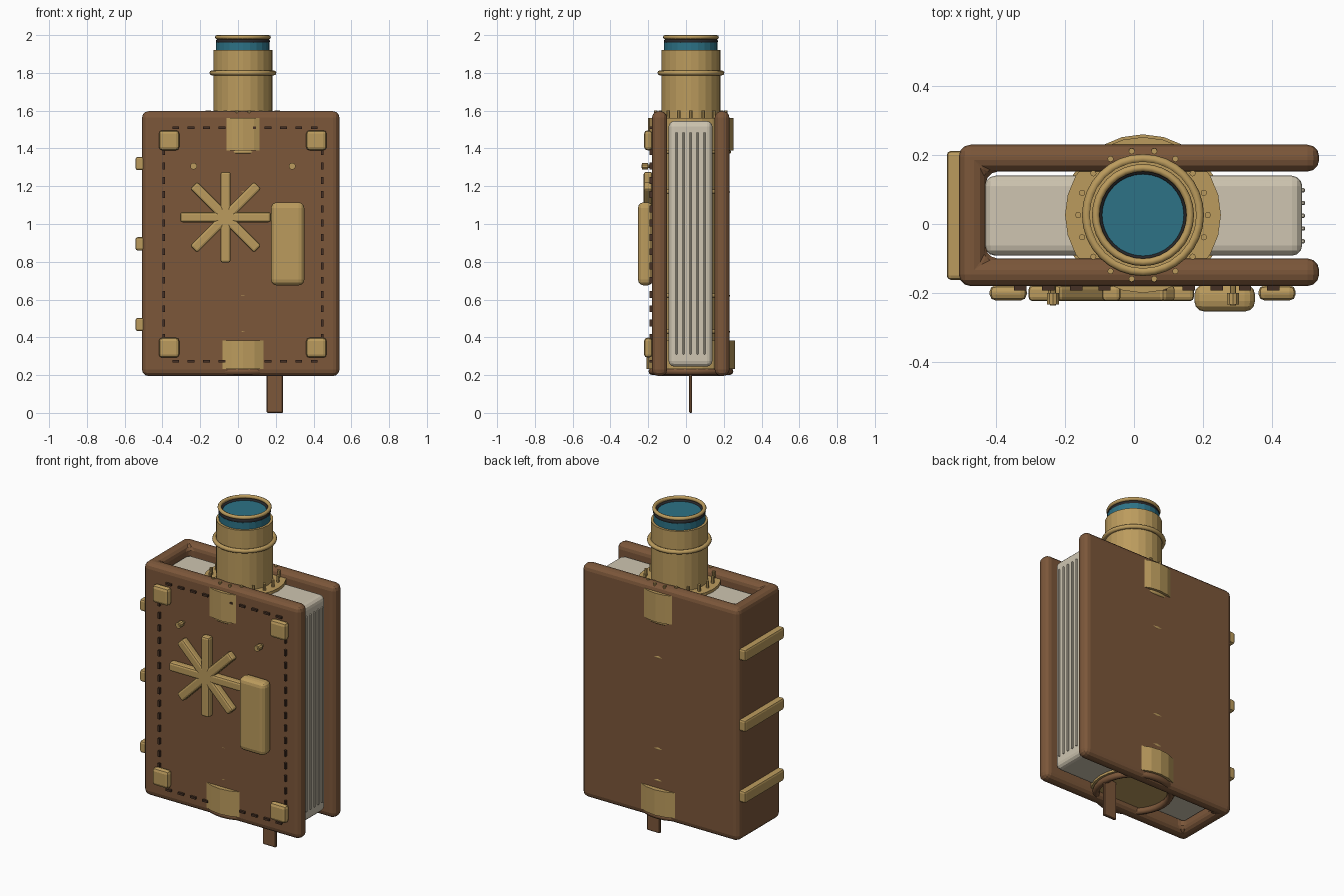
import bpy, bmesh, math
from mathutils import Matrix

if "Cube" in bpy.data.objects:
    bpy.data.objects.remove(bpy.data.objects["Cube"])

def mat(name, rgb):
    m = bpy.data.materials.new(name)
    m.diffuse_color = (*rgb, 1)
    m.use_nodes = True
    m.node_tree.nodes["Principled BSDF"].inputs["Base Color"].default_value = m.diffuse_color
    return m

LEATHER = mat("leather", (0.2, 0.095, 0.042))
BRASS = mat("brass", (0.5, 0.33, 0.11))
PAPER = mat("paper", (0.62, 0.56, 0.44))
GLASS = mat("glass", (0.026, 0.17, 0.24))
DARK = mat("dark", (0.02, 0.02, 0.022))
THREAD = mat("thread", (0.06, 0.03, 0.018))
CX = CY = 0.026   # axis of the tube

def finish(name, bm, m, bevel=0, seg=2, smooth=None):
    bmesh.ops.recalc_face_normals(bm, faces=bm.faces)
    me = bpy.data.meshes.new(name)
    bm.to_mesh(me)
    bm.free()
    ob = bpy.data.objects.new(name, me)
    bpy.context.collection.objects.link(ob)
    me.materials.append(m)
    if bevel:
        b = ob.modifiers.new("bevel", 'BEVEL')
        b.width, b.segments = bevel, seg
        b.limit_method = 'ANGLE'
    if smooth:
        bpy.context.view_layer.objects.active = ob
        ob.select_set(True)
        bpy.ops.object.shade_smooth_by_angle(angle=math.radians(smooth))
        ob.select_set(False)
    return ob

def add_box(bm, x, y, z, rot=0):
    """Box from (min, max) pairs, optionally turned about its own y axis."""
    c = [(a + b) / 2 for a, b in (x, y, z)]
    s = [b - a for a, b in (x, y, z)]
    M = Matrix.Translation(c) @ Matrix.Rotation(rot, 4, 'Y') @ Matrix.Diagonal((*s, 1))
    bmesh.ops.create_cube(bm, size=1, matrix=M)

def box(name, x, y, z, m, bevel=0, seg=2, rot=0):
    bm = bmesh.new()
    add_box(bm, x, y, z, rot)
    return finish(name, bm, m, bevel, seg)

def lathe(name, profile, m, n=24, closed=False, smooth=None):
    """Turn an (r, z) profile about the tube axis."""
    bm = bmesh.new()
    rings = []
    for r, z in profile:
        rings.append([bm.verts.new((CX + r * math.cos(2 * math.pi * i / n),
                                    CY + r * math.sin(2 * math.pi * i / n), z)) for i in range(n)])
    pairs = list(zip(rings, rings[1:]))
    if closed:
        pairs.append((rings[-1], rings[0]))
    for a, b in pairs:
        for i in range(n):
            j = (i + 1) % n
            bm.faces.new((a[i], a[j], b[j], b[i]))
    if not closed:
        bm.faces.new(rings[0])
        bm.faces.new(rings[-1])
    return finish(name, bm, m, smooth=smooth)

def ring(name, R, r, z, m, n=32, k=8):
    pts = [(R + r * math.cos(2 * math.pi * i / k), z + r * math.sin(2 * math.pi * i / k)) for i in range(k)]
    return lathe(name, pts, m, n, True, 50)

# U-shaped cover: front board, spine and back board
outline = [(0.537, -0.18), (0.537, -0.10), (-0.43, -0.10), (-0.43, 0.152),
           (0.537, 0.152), (0.537, 0.23), (-0.508, 0.23), (-0.508, -0.18)]
bm = bmesh.new()
lo = [bm.verts.new((x, y, 0.195)) for x, y in outline]
hi = [bm.verts.new((x, y, 1.597)) for x, y in outline]
bm.faces.new(lo)
bm.faces.new(hi)
for i in range(8):
    j = (i + 1) % 8
    bm.faces.new((lo[i], lo[j], hi[j], hi[i]))
finish("cover", bm, LEATHER, 0.034, 3)

# Page block with ridges on the fore edge
box("pages", (-0.432, 0.488), (-0.092, 0.14), (0.245, 1.545), PAPER, 0.03, 3)
for i in range(5):
    y = -0.05 + i * 0.037
    box("page_ridge", (0.475, 0.496), (y - 0.006, y + 0.006), (0.31, 1.485), PAPER, 0.003, 1)

# Spine ribs
for z in (0.468, 0.895, 1.32):
    box("spine_rib", (-0.543, -0.49), (-0.162, 0.212), (z - 0.035, z + 0.035), BRASS, 0.012)

# Stitching on the front board
bm = bmesh.new()
for i in range(10):
    x = -0.33 + i * 0.0815
    for z in (0.273, 1.51):
        add_box(bm, (x - 0.018, x + 0.018), (-0.193, -0.175), (z - 0.006, z + 0.006))
for i in range(16):
    z = 0.325 + i * 0.0755
    for x in (-0.393, 0.446):
        add_box(bm, (x - 0.006, x + 0.006), (-0.193, -0.175), (z - 0.018, z + 0.018))
finish("stitching", bm, THREAD)

# Corner studs, clasp and pegs
for x in (-0.365, 0.415):
    for z in (0.345, 1.443):
        box("corner_stud", (x - 0.054, x + 0.054), (-0.222, -0.178), (z - 0.053, z + 0.053), BRASS, 0.018)
box("clasp", (0.175, 0.351), (-0.254, -0.175), (0.675, 1.115), BRASS, 0.03, 3)
for x in (-0.235, 0.287):
    bm = bmesh.new()
    for r, y0, y1 in ((0.009, -0.236, -0.175), (0.018, -0.234, -0.2)):
        M = Matrix.Translation((x, (y0 + y1) / 2, 1.306)) @ Matrix.Rotation(math.pi / 2, 4, 'X')
        bmesh.ops.create_cone(bm, cap_ends=True, segments=10, radius1=r, radius2=r, depth=y1 - y0, matrix=M)
    finish("peg", bm, BRASS)

# Eight-armed star ornament
for i in range(4):
    box("star_arm", (-0.066 - 0.24, -0.066 + 0.24), (-0.224, -0.178),
        (1.036 - 0.027, 1.036 + 0.027), BRASS, 0.012, 2, i * math.pi / 4)

# Telescope tube through the book
lathe("tube", [(0.156, 0.25), (0.156, 1.92)], BRASS)
lathe("upper_collar", [(0.226, 1.39), (0.226, 1.562)], BRASS)
lathe("lower_collar", [(0.234, 0.232), (0.234, 0.384)], BRASS)
ring("collar_lip", 0.201, 0.012, 1.382, BRASS)
for z in (0.43, 0.62, 1.17):
    ring("inner_ring", 0.195, 0.012, z, BRASS)
ring("lower_ring", 0.205, 0.02, 0.22, LEATHER)
ring("tube_ring", 0.164, 0.013, 1.80, BRASS)

# Bolts around the collar
for i in range(18):
    a = 2 * math.pi * i / 18
    bm = bmesh.new()
    M = Matrix.Translation((CX + 0.188 * math.cos(a), CY + 0.188 * math.sin(a), 1.575))
    bmesh.ops.create_cone(bm, cap_ends=True, segments=8, radius1=0.009, radius2=0.009, depth=0.054, matrix=M)
    finish("collar_bolt", bm, BRASS)

# Eyepiece
lathe("glass_sleeve", [(0.142, 1.90), (0.142, 1.96)], GLASS)
ring("dark_gasket", 0.13, 0.014, 1.967, DARK)
lathe("lens", [(0.12, 1.95), (0.12, 1.973)], GLASS, 32)
ring("eyepiece_rim", 0.137, 0.011, 1.989, BRASS)

# Ribbon bookmark
box("bookmark", (0.152, 0.238), (0.017, 0.033), (0.0, 0.27), LEATHER, 0.004, 1)
